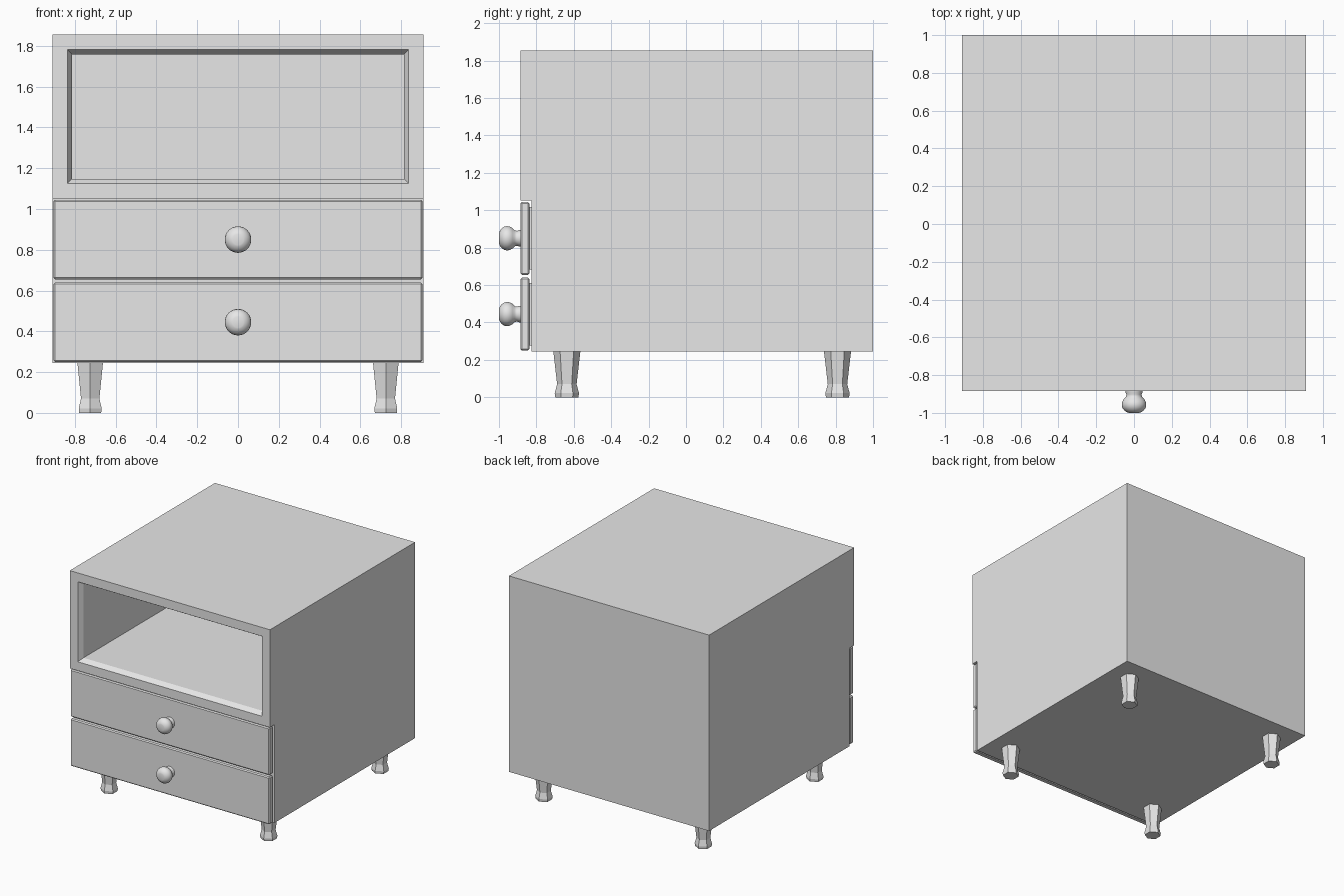
import bpy, bmesh
from math import cos, sin, tau, pi, radians
from mathutils import Matrix, Vector

if "Cube" in bpy.data.objects:
    bpy.data.objects.remove(bpy.data.objects["Cube"], do_unlink=True)

grey = bpy.data.materials.new("plain_grey")
grey.use_nodes = True
COLOUR = (0.8, 0.8, 0.8, 1)
grey.diffuse_color = COLOUR
grey.node_tree.nodes["Principled BSDF"].inputs["Base Color"].default_value = COLOUR


def finish(bm, name, smooth=False):
    bmesh.ops.recalc_face_normals(bm, faces=bm.faces)
    mesh = bpy.data.meshes.new(name)
    bm.to_mesh(mesh)
    bm.free()
    obj = bpy.data.objects.new(name, mesh)
    bpy.context.collection.objects.link(obj)
    mesh.materials.append(grey)
    if smooth:
        bpy.ops.object.select_all(action="DESELECT")
        obj.select_set(True)
        bpy.context.view_layer.objects.active = obj
        bpy.ops.object.shade_smooth_by_angle(angle=radians(40))
    return obj


def box(bm, lo, hi):
    lo, hi = Vector(lo), Vector(hi)
    mat = Matrix.Translation((lo + hi) / 2) @ Matrix.Diagonal((*(hi - lo), 1))
    return bmesh.ops.create_cube(bm, size=1, matrix=mat)["verts"]


def lathe(name, profile, sides, matrix, smooth=False, turn=0):
    """Rings of (radius, height) about the local z axis, capped at both ends."""
    bm = bmesh.new()
    rings = [[bm.verts.new(matrix @ Vector((r * cos(tau * i / sides + turn),
                                            r * sin(tau * i / sides + turn), h)))
              for i in range(sides)] for r, h in profile]
    for a, b in zip(rings, rings[1:]):
        for i in range(sides):
            j = (i + 1) % sides
            bm.faces.new((a[i], a[j], b[j], b[i]))
    bm.faces.new(rings[0])
    bm.faces.new(rings[-1])
    return finish(bm, name, smooth)


# Cabinet: side profile with a step for the drawers, extruded across
W, FRONT, STEP, BASE, TOP, LEDGE = 0.91, -0.885, -0.826, 0.245, 1.855, 1.052
bm = bmesh.new()
outline = [(1, BASE), (1, TOP), (FRONT, TOP), (FRONT, LEDGE), (STEP, LEDGE), (STEP, BASE)]
side = bm.faces.new([bm.verts.new((-W, y, z)) for y, z in outline])
moved = bmesh.ops.extrude_face_region(bm, geom=[side])["geom"]
bmesh.ops.translate(bm, vec=(2 * W, 0, 0),
                    verts=[v for v in moved if isinstance(v, bmesh.types.BMVert)])
bmesh.ops.recalc_face_normals(bm, faces=bm.faces)

# Open shelf: frame, sloped lip, then a deep recess
panel = next(f for f in bm.faces if f.normal.y < -0.9 and f.calc_center_median().z > LEDGE)
bmesh.ops.inset_region(bm, faces=[panel], thickness=0.103)
bmesh.ops.inset_region(bm, faces=[panel], thickness=0.033)
bmesh.ops.translate(bm, vec=(0, 0.04, 0), verts=panel.verts)
bmesh.ops.inset_region(bm, faces=[panel], thickness=0.0)
bmesh.ops.translate(bm, vec=(0, 1.74, 0), verts=panel.verts)
finish(bm, "cabinet")

# Drawers with bevelled fronts, backing plates and round knobs
KNOB = [(0.044, -0.01), (0.044, 0.008), (0.04, 0.018), (0.042, 0.03), (0.054, 0.042),
        (0.062, 0.056), (0.065, 0.071), (0.062, 0.087), (0.053, 0.1), (0.042, 0.109),
        (0.033, 0.113), (0.027, 0.115)]
for level, low, high in (("lower", 0.25, 0.64), ("upper", 0.655, 1.045)):
    bm = bmesh.new()
    box(bm, (-0.905, FRONT, low), (0.905, -0.838, high))
    bmesh.ops.bevel(bm, geom=bm.edges[:], offset=0.008, segments=1, affect="EDGES")
    box(bm, (-0.88, -0.84, low + 0.028), (0.88, STEP + 0.002, high - 0.028))
    finish(bm, level + "_drawer")
    place = Matrix.Translation((0, FRONT, (low + high) / 2)) @ Matrix.Rotation(pi / 2, 4, "X")
    lathe(level + "_knob", KNOB, 32, place, smooth=True)

# Six-sided tapered legs with flared feet
LEG = [(0.062, 0), (0.065, 0.022), (0.052, 0.07), (0.0725, BASE + 0.002)]
for end, y in (("front", -0.637), ("back", 0.81)):
    for hand, x in (("left", 0.725), ("right", -0.725)):
        lathe(f"{end}_{hand}_leg", LEG, 6, Matrix.Translation((x, y, 0)), turn=pi / 2)
